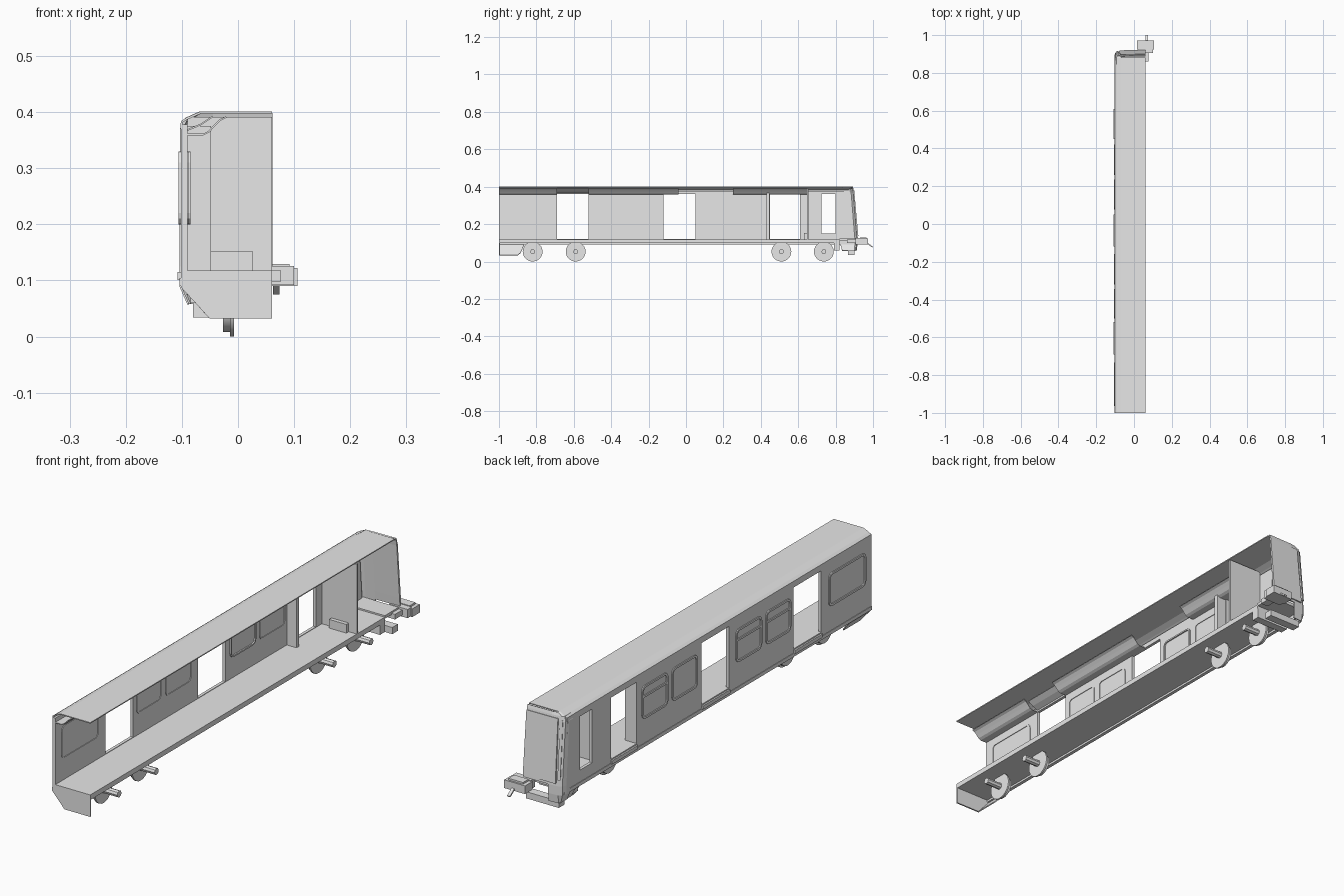
import bpy, bmesh, math
from mathutils import Vector

cube = bpy.data.objects.get("Cube")
if cube:
    bpy.data.objects.remove(cube, do_unlink=True)

grey = bpy.data.materials.new("light_grey")
grey.use_nodes = True
grey.diffuse_color = (0.8, 0.8, 0.8, 1)
grey.node_tree.nodes["Principled BSDF"].inputs["Base Color"].default_value = (0.8, 0.8, 0.8, 1)


def finish(name, bm, thick=0.0):
    """Turn a bmesh into an object, optionally thickened evenly about its sheet."""
    bmesh.ops.remove_doubles(bm, verts=bm.verts, dist=1e-5)
    bmesh.ops.recalc_face_normals(bm, faces=bm.faces)
    me = bpy.data.meshes.new(name)
    bm.to_mesh(me)
    bm.free()
    ob = bpy.data.objects.new(name, me)
    bpy.context.collection.objects.link(ob)
    me.materials.append(grey)
    if thick:
        mod = ob.modifiers.new("thickness", 'SOLIDIFY')
        mod.thickness, mod.offset = thick, 0
    return ob


def box(name, x, y, z):
    bm = bmesh.new()
    bmesh.ops.create_cube(bm, size=1)
    for v in bm.verts:
        v.co = Vector([(r[0] + r[1]) / 2 + c * (r[1] - r[0]) for r, c in zip((x, y, z), v.co)])
    return finish(name, bm)


def sheet(name, rows, thick, skip=lambda i, j: False):
    """Surface through rows of points; cells may be left open."""
    bm = bmesh.new()
    grid = [[bm.verts.new(p) for p in row] for row in rows]
    for i in range(len(rows) - 1):
        for j in range(len(rows[0]) - 1):
            if not skip(i, j):
                bm.faces.new((grid[i][j], grid[i + 1][j], grid[i + 1][j + 1], grid[i][j + 1]))
    return finish(name, bm, thick)


def sweep(name, profile, y0, y1, thick):
    return sheet(name, [[(x, y, z) for x, z in profile] for y in (y0, y1)], thick)


def plate(name, pts, thick):
    bm = bmesh.new()
    bm.faces.new([bm.verts.new(p) for p in pts])
    return finish(name, bm, thick)


def cylinder(bm, r, x0, x1, y, z, seg=24):
    ret = bmesh.ops.create_cone(bm, cap_ends=True, segments=seg, radius1=r, radius2=r, depth=x1 - x0)
    for v in ret["verts"]:
        a, b, c = v.co
        v.co = ((x0 + x1) / 2 + c, y + a, z + b)


def rounded(y0, y1, z0, z1, r):
    pts = []
    for k, (cy, cz) in enumerate([(y1 - r, z1 - r), (y0 + r, z1 - r), (y0 + r, z0 + r), (y1 - r, z0 + r)]):
        for s in range(4):
            a = math.pi / 2 * (k + s / 3)
            pts.append((cy + r * math.cos(a), cz + r * math.sin(a)))
    return pts


def window_frame(name, x, y0, y1, z0, z1, w=0.008, thick=0.005, divided=False):
    outer = rounded(y0, y1, z0, z1, 0.02)
    inner = rounded(y0 + w, y1 - w, z0 + w, z1 - w, 0.014)
    sheet(name, [[(x, *p) for p in ring + ring[:1]] for ring in (outer, inner)], thick)
    if divided:
        zb = z0 + (z1 - z0) * 0.68
        box(name + "_bar", (x - thick / 2, x + thick / 2), (y0 + w, y1 - w), (zb - 0.004, zb + 0.004))


# Side wall with three passenger doors and a cab door
ys = [-1, -0.69, -0.52, -0.12, 0.05, 0.45, 0.61, 0.725, 0.80, 0.88]
zs = [0.092, 0.12, 0.15, 0.36, 0.378]


def wall_y(y, z):
    return y + (0.378 - z) * 0.08 - 0.005 if y == 0.88 else y


def door(i, j):
    return (i in (1, 3, 5) and j in (1, 2)) or (i == 7 and j == 2)


sheet("side_wall", [[(-0.096, wall_y(y, z), z) for z in zs] for y in ys], 0.012, door)

# Roof skin and its curved shoulder
roof = [(-0.101, 0.370), (-0.100, 0.383), (-0.090, 0.389), (-0.067, 0.399), (0.061, 0.399)]
sweep("roof", roof, -1, 0.882, 0.004)

# Ceiling coves above the seats
cove = [(-0.090, 0.360), (-0.062, 0.360), (-0.052, 0.365), (-0.042, 0.376), (-0.032, 0.386), (-0.021, 0.391)]
for k, (a, b) in enumerate([(-1, -0.69), (-0.52, -0.04), (0.25, 0.65)]):
    sweep(f"ceiling_cove_{k + 1}", cove, a, b, 0.003)
sweep("door_header_cove", [(-0.090, 0.368), (-0.066, 0.378), (-0.045, 0.392)], -0.69, -0.52, 0.003)

# Floor, outer sill and door steps
box("floor", (-0.098, 0.061), (-1, 0.82), (0.098, 0.118))
box("outer_sill", (-0.104, -0.090), (-1, 0.88), (0.090, 0.104))
for k, (a, b) in enumerate([(-0.69, -0.52), (-0.12, 0.05), (0.45, 0.61)]):
    box(f"door_step_{k + 1}", (-0.108, -0.100), (a, b), (0.101, 0.115))

# Windows: y range, height range, divided or not
windows = [(0.26, 0.42, 0.20, 0.33, True), (0.077, 0.235, 0.20, 0.33, False),
           (-0.32, -0.16, 0.20, 0.33, True), (-0.50, -0.345, 0.20, 0.33, True),
           (-0.963, -0.734, 0.20, 0.33, False)]
for k, (a, b, c, d, div) in enumerate(windows):
    window_frame(f"window_frame_{k + 1}", -0.1035, a, b, c, d, divided=div)
    window_frame(f"inner_window_trim_{k + 1}", -0.089, a, b, c, d, w=0.006,
                 thick=0.008 if k == 1 else 0.003)

# Interior: cab partition, door pillar, small bench
box("cab_partition", (-0.090, 0.061), (0.647, 0.655), (0.118, 0.391))
box("door_pillar", (-0.090, -0.048), (0.430, 0.447), (0.118, 0.375))
box("bench", (-0.048, 0.026), (0.632, 0.648), (0.118, 0.152))

# Rear end plate and tapered skirt
plate("rear_end_plate", [(x, -0.997, z) for x, z in
      [(0.061, 0.110), (0.061, 0.032), (-0.050, 0.032), (-0.102, 0.088), (-0.102, 0.110)]], 0.006)
plate("rear_skirt", [(-0.100, -1, 0.090), (-0.050, -1, 0.034), (-0.050, -0.90, 0.034),
                     (-0.060, -0.885, 0.045), (-0.100, -0.865, 0.090)], 0.004)

# Raked cab front with a rounded corner, open around the coupler
levels = [(0.058, 0.893, -0.088), (0.090, 0.896, -0.102), (0.125, 0.896, -0.102),
          (0.160, 0.893, -0.102), (0.370, 0.876, -0.101), (0.388, 0.873, -0.092), (0.399, 0.870, -0.067)]
plan = [(-0.102, -0.030), (-0.102, -0.008), (-0.097, 0.008), (-0.085, 0.015), (-0.045, 0.018), (0.061, 0.020)]
sheet("cab_front", [[(max(x, lim), y + dy, z) for x, dy in plan] for z, y, lim in levels], 0.005,
      lambda i, j: i < 2 and j == 4)

# Windshield panel and its side trim
plate("windshield", [(-0.078, 0.916, 0.135), (0.061, 0.918, 0.135),
                     (0.061, 0.896, 0.380), (-0.074, 0.894, 0.380)], 0.007)
plate("windshield_trim", [(-0.094, 0.910, 0.150), (-0.084, 0.914, 0.150),
                          (-0.082, 0.894, 0.375), (-0.091, 0.890, 0.375)], 0.006)

# Cab shelf, lower skirt and bumper
box("cab_shelf", (-0.098, 0.061), (0.82, 0.905), (0.112, 0.124))
plate("cab_skirt", [(-0.100, 0.825, 0.092), (-0.086, 0.835, 0.058),
                    (-0.086, 0.895, 0.058), (-0.100, 0.900, 0.092)], 0.004)
box("cab_underframe", (-0.085, 0.061), (0.79, 0.822), (0.060, 0.100))
box("bumper", (-0.080, 0.061), (0.866, 0.900), (0.034, 0.060))

# Coupler
box("coupler_bar", (0.045, 0.077), (0.86, 0.93), (0.098, 0.118))
box("coupler_mount", (0.020, 0.100), (0.905, 0.930), (0.092, 0.126))
box("coupler_head", (0.016, 0.106), (0.925, 0.972), (0.090, 0.122))
box("coupler_top", (0.030, 0.092), (0.930, 0.965), (0.122, 0.129))
plate("coupler_hook", [(0.062, 0.960, 0.104), (0.074, 0.960, 0.104),
                       (0.074, 0.998, 0.077), (0.062, 0.998, 0.077)], 0.006)

# Wheels with flange, hub and axle
for k, y in enumerate([-0.82, -0.59, 0.51, 0.737]):
    bm = bmesh.new()
    cylinder(bm, 0.045, -0.027, -0.012, y, 0.053)
    cylinder(bm, 0.053, -0.014, -0.007, y, 0.053)
    cylinder(bm, 0.013, -0.029, 0.061, y, 0.053, 8)
    ob = finish(f"wheel_and_axle_{k + 1}", bm)
    bpy.ops.object.select_all(action='DESELECT')
    ob.select_set(True)
    bpy.context.view_layer.objects.active = ob
    bpy.ops.object.shade_smooth_by_angle(angle=math.radians(30))
